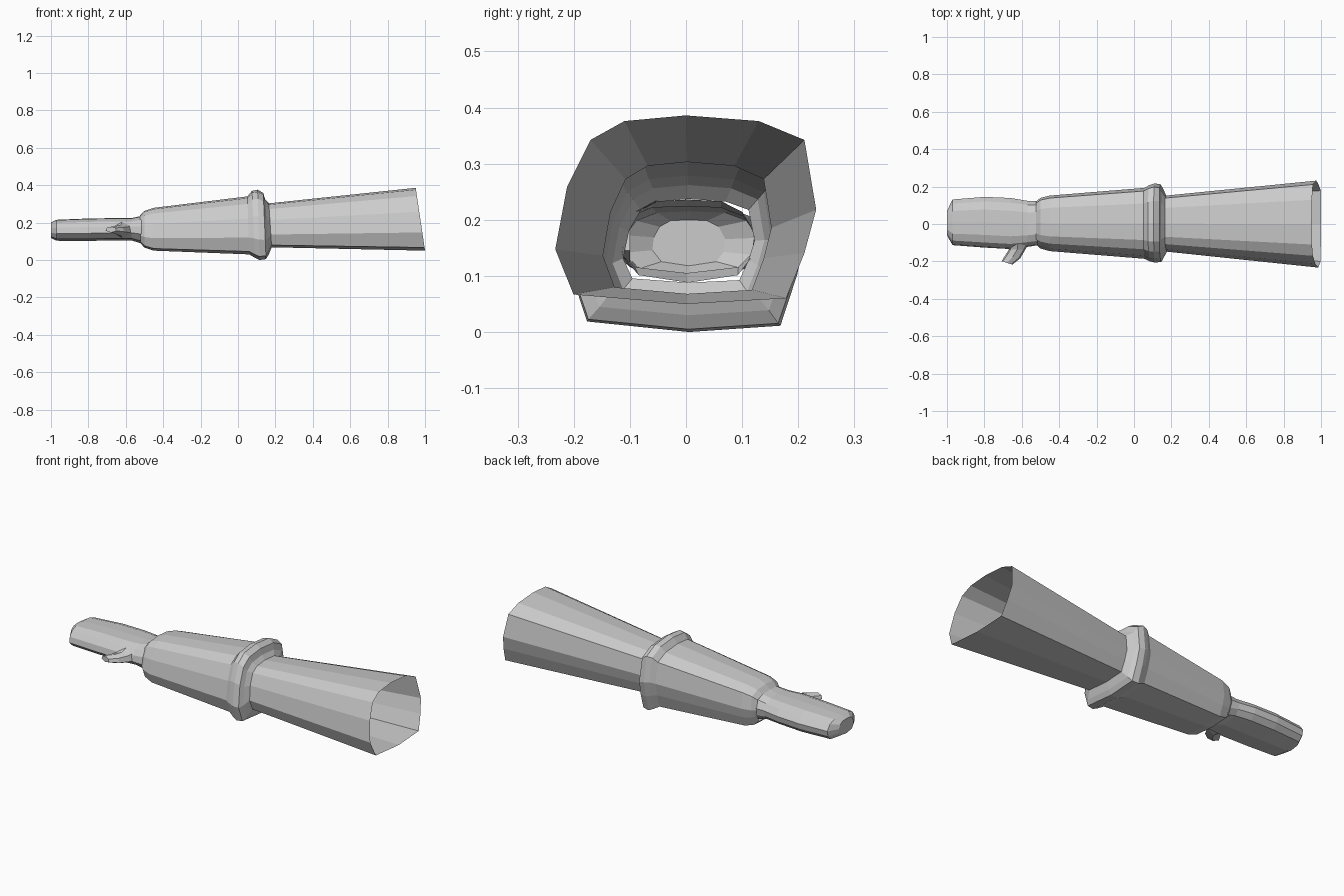
import bpy, bmesh

# Cross-sections: u across (-1..1), v up (0..1), clockwise from top centre
SLEEVE = [(0, 1), (.56, .97), (.91, .87), (1, .5), (.91, .27), (.77, .03), (0, 0),
          (-.86, .05), (-1, .29), (-.91, .62), (-.73, .87), (-.47, .97)]
HAND = [(0, 1), (.5, .98), (.82, .85), (1, .58), (.95, .3), (.75, .09), (0, 0),
        (-.75, .09), (-1, .34), (-.96, .62), (-.8, .85), (-.5, .98)]


def mesh_object(name, rings, cap_start=False, cap_end=False):
    bm = bmesh.new()
    loops = [[bm.verts.new(p) for p in ring] for ring in rings]
    for a, b in zip(loops, loops[1:]):
        n = len(a)
        for i in range(n):
            j = (i + 1) % n
            bm.faces.new((a[i], a[j], b[j], b[i]))
    if cap_start:
        bm.faces.new(loops[0][::-1])
    if cap_end:
        bm.faces.new(loops[-1])
    bmesh.ops.recalc_face_normals(bm, faces=bm.faces)
    me = bpy.data.meshes.new(name)
    bm.to_mesh(me)
    bm.free()
    ob = bpy.data.objects.new(name, me)
    bpy.context.collection.objects.link(ob)
    return ob


def ring(profile, x_bottom, x_top, y0, y1, z0, z1):
    cy, hy = (y0 + y1) / 2, (y1 - y0) / 2
    return [(x_bottom + (x_top - x_bottom) * v, cy + hy * u, z0 + (z1 - z0) * v)
            for u, v in profile]


# Sleeve: open flare, raised band, forearm and rounded cuff
sleeve = [
    (1.0, .95, -.233, .232, .05, .386),
    (.18, .165, -.148, .152, .068, .303),
    (.165, .145, -.18, .19, .03, .325),
    (.15, .135, -.203, .212, .005, .358),
    (.115, .105, -.206, .217, .0, .376),
    (.09, .075, -.2, .208, .012, .37),
    (.06, .05, -.186, .193, .03, .34),
    (-.45, -.45, -.145, .152, .05, .279),
    (-.5, -.5, -.131, .14, .066, .262),
    (-.52, -.525, -.112, .122, .088, .237),
]
mesh_object("sleeve", [ring(SLEEVE, *r) for r in sleeve])

# Hand: flattened mitten, closed at the fingertips
hand = [
    (-.515, -.515, -.114, .122, .088, .236),
    (-.57, -.57, -.122, .124, .105, .224),
    (-.66, -.66, -.134, .139, .105, .224),
    (-.8, -.8, -.126, .145, .102, .222),
    (-.97, -.97, -.113, .131, .103, .215),
    (-1.0, -1.0, -.06, .07, .118, .2),
]
mesh_object("hand", [ring(HAND, *r) for r in hand], cap_end=True)

# Thumb: tapered six-sided prong pointing forward and outward
HEX = [(0, 1), (.8, .8), (1, .3), (0, 0), (-1, .3), (-.8, .8)]
thumb = []
for y, x0, x1, z0, z1, skew in [(-.1, -.68, -.56, .12, .205, 0),
                                (-.135, -.668, -.58, .128, .19, 0),
                                (-.175, -.688, -.608, .137, .183, .008),
                                (-.208, -.708, -.65, .147, .178, .009)]:
    cx, hx = (x0 + x1) / 2, (x1 - x0) / 2
    thumb.append([(cx + hx * u, y - skew * u, z0 + (z1 - z0) * v) for u, v in HEX])
mesh_object("thumb", thumb, cap_end=True)
